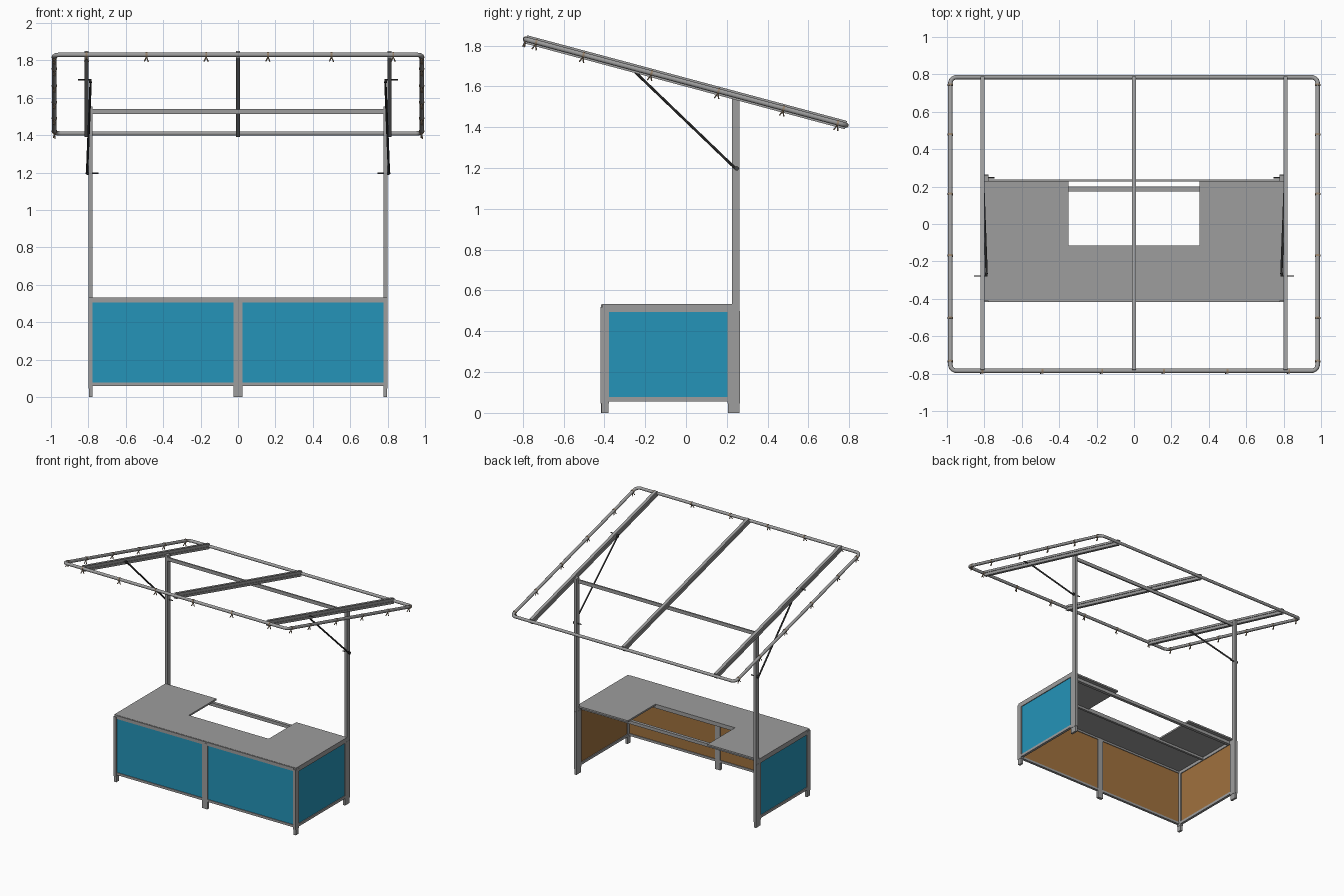
import bpy, bmesh, math
from mathutils import Vector, Matrix

if "Cube" in bpy.data.objects:
    bpy.data.objects.remove(bpy.data.objects["Cube"])

def mat(name, rgb):
    m = bpy.data.materials.new(name)
    m.diffuse_color = (*rgb, 1)
    m.use_nodes = True
    m.node_tree.nodes["Principled BSDF"].inputs["Base Color"].default_value = m.diffuse_color
    return m

GREY = mat("aluminium grey", (0.34, 0.34, 0.34))
BLUE = mat("panel blue", (0.018, 0.295, 0.485))
WOOD = mat("panel wood back", (0.35, 0.165, 0.048))
DARK = mat("dark steel", (0.055, 0.055, 0.055))
TAN = mat("clip tan", (0.33, 0.24, 0.16))

def add(name, bm, *mats):
    bmesh.ops.recalc_face_normals(bm, faces=bm.faces)
    me = bpy.data.meshes.new(name)
    bm.to_mesh(me)
    bm.free()
    ob = bpy.data.objects.new(name, me)
    bpy.context.collection.objects.link(ob)
    for m in mats:
        me.materials.append(m)
    return ob

def put_box(bm, x, y, z, M=Matrix()):
    """Box from (min, max) pairs."""
    c = [(a + b) / 2 for a, b in (x, y, z)]
    s = [b - a for a, b in (x, y, z)]
    bmesh.ops.create_cube(bm, size=1, matrix=M @ Matrix.Translation(c) @ Matrix.Diagonal((*s, 1)))

def box(name, x, y, z, m=GREY):
    bm = bmesh.new()
    put_box(bm, x, y, z)
    return add(name, bm, m)

def put_rod(bm, a, b, r, seg=10):
    a, b = Vector(a), Vector(b)
    d = b - a
    M = Matrix.Translation((a + b) / 2) @ d.to_track_quat('Z', 'Y').to_matrix().to_4x4()
    bmesh.ops.create_cone(bm, cap_ends=True, segments=seg, radius1=r, radius2=r, depth=d.length, matrix=M)

def extrude(name, pts, vec, m, M=Matrix()):
    bm = bmesh.new()
    f = bm.faces.new([bm.verts.new(p) for p in pts])
    r = bmesh.ops.extrude_face_region(bm, geom=[f])
    bmesh.ops.translate(bm, vec=vec, verts=[v for v in r["geom"] if isinstance(v, bmesh.types.BMVert)])
    bm.transform(M)
    return add(name, bm, m)

def panel(name, x, y, z, out):
    """Plate that is blue on its outer side and wood inside."""
    ob = box(name, x, y, z, BLUE)
    ob.data.materials.append(WOOD)
    for p in ob.data.polygons:
        p.material_index = 1 if p.normal.dot(Vector(out)) < -0.5 else 0

def span(s, a, b):
    return tuple(sorted((s * a, s * b)))

# Counter top with a cutout open to the back
extrude("counter_top", [(-.798, -.41, .52), (.798, -.41, .52), (.798, .23, .52), (.35, .23, .52),
        (.35, -.115, .52), (-.35, -.115, .52), (-.35, .23, .52), (-.798, .23, .52)], (0, 0, .013), GREY)

# Front frame and panels
box("front_top_rail", (-.78, .78), (-.416, -.396), (.505, .531))
box("front_bottom_rail", (-.78, .78), (-.416, -.396), (.06, .078))
box("front_middle_leg", (-.023, .023), (-.417, -.394), (0, .52))
box("back_top_rail", (-.78, .78), (.175, .2), (.495, .52))
box("cutout_rail", (-.78, .78), (-.133, -.115), (.502, .52))
for s, side in ((-1, "left"), (1, "right")):
    panel(side + "_front_panel", span(s, .02, .78), (-.41, -.402), (.075, .508), (0, -1, 0))
    panel(side + "_side_panel", span(s, .784, .792), (-.38, .21), (.075, .505), (s, 0, 0))
    box(side + "_front_leg", span(s, .777, .799), (-.418, -.377), (.045, .52))
    box(side + "_front_foot", span(s, .779, .797), (-.414, -.38), (0, .045))
    box(side + "_back_leg", span(s, .777, .799), (.203, .264), (.045, .5))
    box(side + "_back_foot", span(s, .779, .797), (.206, .262), (0, .045))
    box(side + "_side_top_rail", span(s, .778, .798), (-.38, .23), (.495, .521))
    box(side + "_side_bottom_rail", span(s, .778, .798), (-.38, .21), (.057, .078))
    box(side + "_post", span(s, .778, .798), (.226, .263), (.48, 1.555))
    # Diagonal brace with pins and a knob
    bm = bmesh.new()
    lo, hi = (s * .807, .24, 1.2), (s * .788, -.265, 1.685)
    put_rod(bm, lo, hi, .0065)
    put_rod(bm, (s * .745, .248, 1.198), (s * .815, .248, 1.198), .004)
    put_rod(bm, (s * .782, -.278, 1.698), (s * .855, -.278, 1.698), .004)
    put_rod(bm, (s * .797, .248, 1.198), (s * .811, .248, 1.198), .011)
    put_rod(bm, (s * .782, -.27, 1.69), (s * .796, -.27, 1.69), .01)
    add(side + "_brace", bm, DARK)
box("upper_crossbar", (-.78, .78), (.226, .238), (1.513, 1.54))

# Sloping roof space
TILT = Matrix.Translation((0, 0, 1.62)) @ Matrix.Rotation(math.radians(-15), 4, 'X')

# Roof beams: slotted extrusion profile
for x, side in ((-.81, "left"), (0, "middle"), (.81, "right")):
    half = [(.012, -.021), (.012, -.004), (.007, -.004), (.007, .004), (.012, .004), (.012, .021)]
    prof = half + [(-a, -b) for a, b in half]
    extrude(side + "_roof_beam", [(x + a, -.812, b) for a, b in prof], (0, 1.624, 0), GREY, TILT)

# Rounded rectangular roof tube swept round a closed path
W, L, R, T = .982, .813, .035, .012
rings = []
bm = bmesh.new()
for sx, sy, a0 in ((1, 1, 0), (-1, 1, 90), (-1, -1, 180), (1, -1, 270)):
    for k in range(7):
        a = math.radians(a0 + 15 * k)
        n = Vector((math.cos(a), math.sin(a), 0))
        c = Vector((sx * (W - R), sy * (L - R), 0)) + n * R
        rings.append([bm.verts.new(c + n * T * math.cos(t) + Vector((0, 0, T * math.sin(t))))
                      for t in (math.tau * j / 12 for j in range(12))])
for i, r in enumerate(rings):
    q = rings[(i + 1) % len(rings)]
    for j in range(12):
        bm.faces.new((r[j], r[(j + 1) % 12], q[(j + 1) % 12], q[j]))
bm.transform(TILT)
tube = add("roof_frame_tube", bm, GREY)
for p in tube.data.polygons:
    p.use_smooth = True

# Hanging clips: collar round the tube and two splayed prongs
def clip(name, x, y, along):
    bm = bmesh.new()
    ax = Vector((1, 0, 0)) if along == 'x' else Vector((0, 1, 0))
    side = Vector((0, 1, 0)) if along == 'x' else Vector((1, 0, 0))
    put_rod(bm, -ax * .005, ax * .005, .0145, 12)
    for k in (-1, 1):
        put_rod(bm, (0, 0, -.012), ax * k * .011 + side * k * .004 + Vector((0, 0, -.038)), .0035, 6)
    bm.transform(TILT @ Matrix.Translation((x, y, 0)))
    add(name, bm, TAN)

for i, x in enumerate((-.81, -.49, -.17, .16, .5, .83)):
    clip(f"front_clip_{i}", x, -L, 'x')
for i, y in enumerate((-.76, -.52, -.175, .165, .495, .77)):
    for s, side in ((-1, "left"), (1, "right")):
        clip(f"{side}_clip_{i}", s * W, y, 'y')
